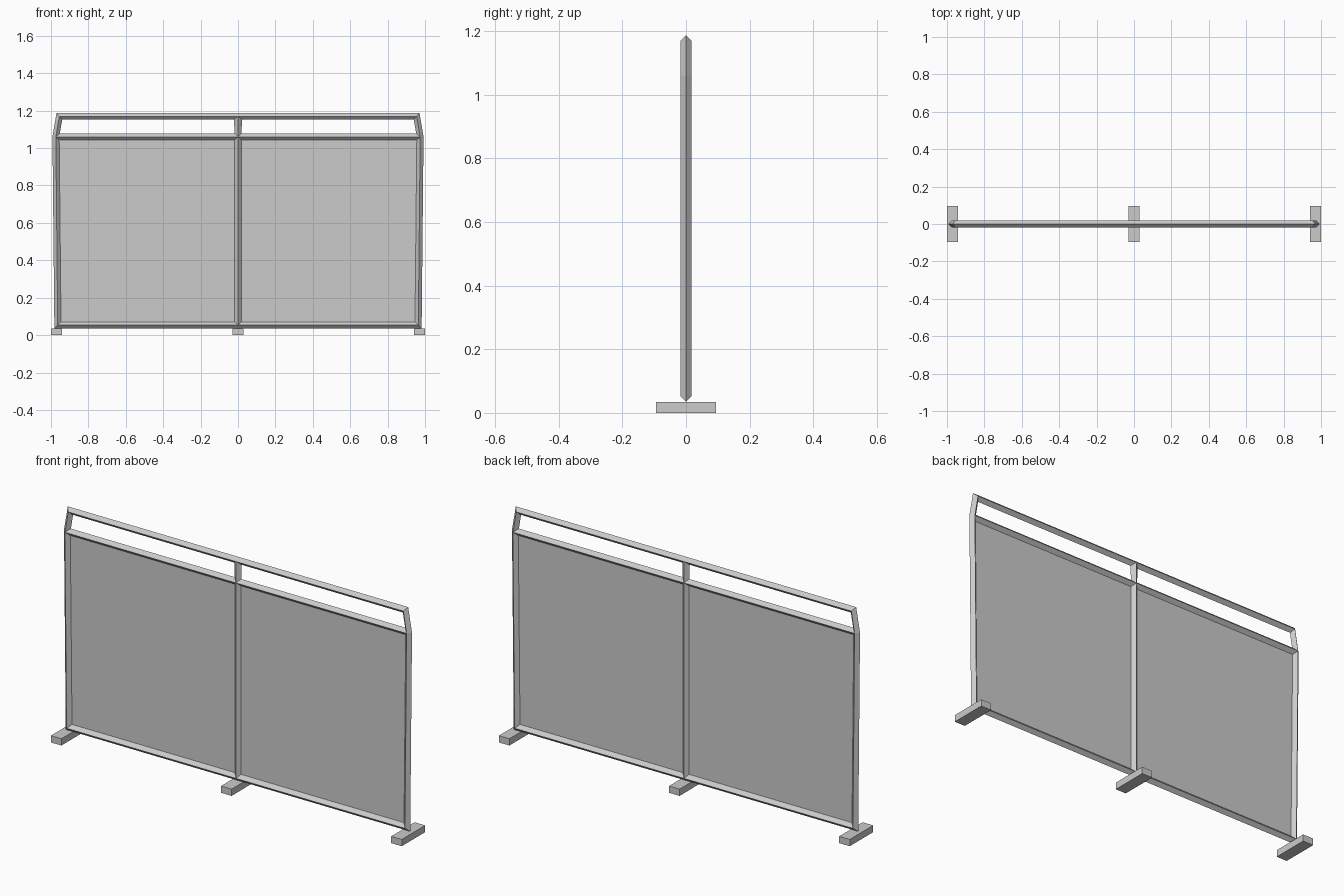
import bpy, bmesh
from mathutils import Vector

if "Cube" in bpy.data.objects:
    bpy.data.objects.remove(bpy.data.objects["Cube"])

R = 0.018  # half width of the diamond-section tubing


def finish(name, bm):
    bmesh.ops.recalc_face_normals(bm, faces=bm.faces)
    mesh = bpy.data.meshes.new(name)
    bm.to_mesh(mesh)
    bm.free()
    ob = bpy.data.objects.new(name, mesh)
    bpy.context.collection.objects.link(ob)
    return ob


def tube(name, path, closed=False, radii=None):
    """Sweep a diamond section along an (x, z) path with mitred corners."""
    pts = [Vector(p) for p in path]
    n = len(pts)
    bm = bmesh.new()
    rings = []
    for i, p in enumerate(pts):
        a = pts[i - 1] if closed or i > 0 else None
        b = pts[(i + 1) % n] if closed or i < n - 1 else None
        d1 = (p - a).normalized() if a is not None else (b - p).normalized()
        d2 = (b - p).normalized() if b is not None else d1
        n1, n2 = Vector((d1.y, -d1.x)), Vector((d2.y, -d2.x))
        m = (n1 + n2) / (1 + n1.dot(n2)) * (radii[i] if radii else R)
        ring = [(p.x + m.x, 0, p.y + m.y), (p.x, -R, p.y),
                (p.x - m.x, 0, p.y - m.y), (p.x, R, p.y)]
        rings.append([bm.verts.new(v) for v in ring])
    for i in range(n if closed else n - 1):
        r0, r1 = rings[i], rings[(i + 1) % n]
        for k in range(4):
            j = (k + 1) % 4
            bm.faces.new((r0[k], r0[j], r1[j], r1[k]))
    if not closed:
        bm.faces.new(rings[0])
        bm.faces.new(rings[-1])
    return finish(name, bm)


def box(name, center, size):
    bm = bmesh.new()
    bmesh.ops.create_cube(bm, size=1)
    bmesh.ops.scale(bm, vec=size, verts=bm.verts)
    bmesh.ops.translate(bm, vec=center, verts=bm.verts)
    return finish(name, bm)


# Outer frame with the shoulders leaning inward above the panels
half = [(0.964, 0.053), (0.974, 1.06), (0.955, 1.17)]
tube("outer_frame", half + [(-x, z) for x, z in reversed(half)], closed=True)

# Rail over the panels and the centre post
tube("upper_rail", [(-0.974, 1.06), (0.974, 1.06)])
tube("centre_post", [(0, 0.053), (0, 1.06), (0, 1.17)], radii=[R, R, 0.022])

# Flat infill panels
for side, s in (("left", -1), ("right", 1)):
    bm = bmesh.new()
    bm.faces.new([bm.verts.new((s * x, 0, z)) for x, z in
                  ((0, 0.053), (0.964, 0.053), (0.974, 1.06), (0, 1.06))])
    finish(side + "_panel", bm)

# Block feet
for label, x in (("left", -0.97), ("centre", 0), ("right", 0.97)):
    box(label + "_foot", (x, 0, 0.0175), (0.06, 0.19, 0.035))
